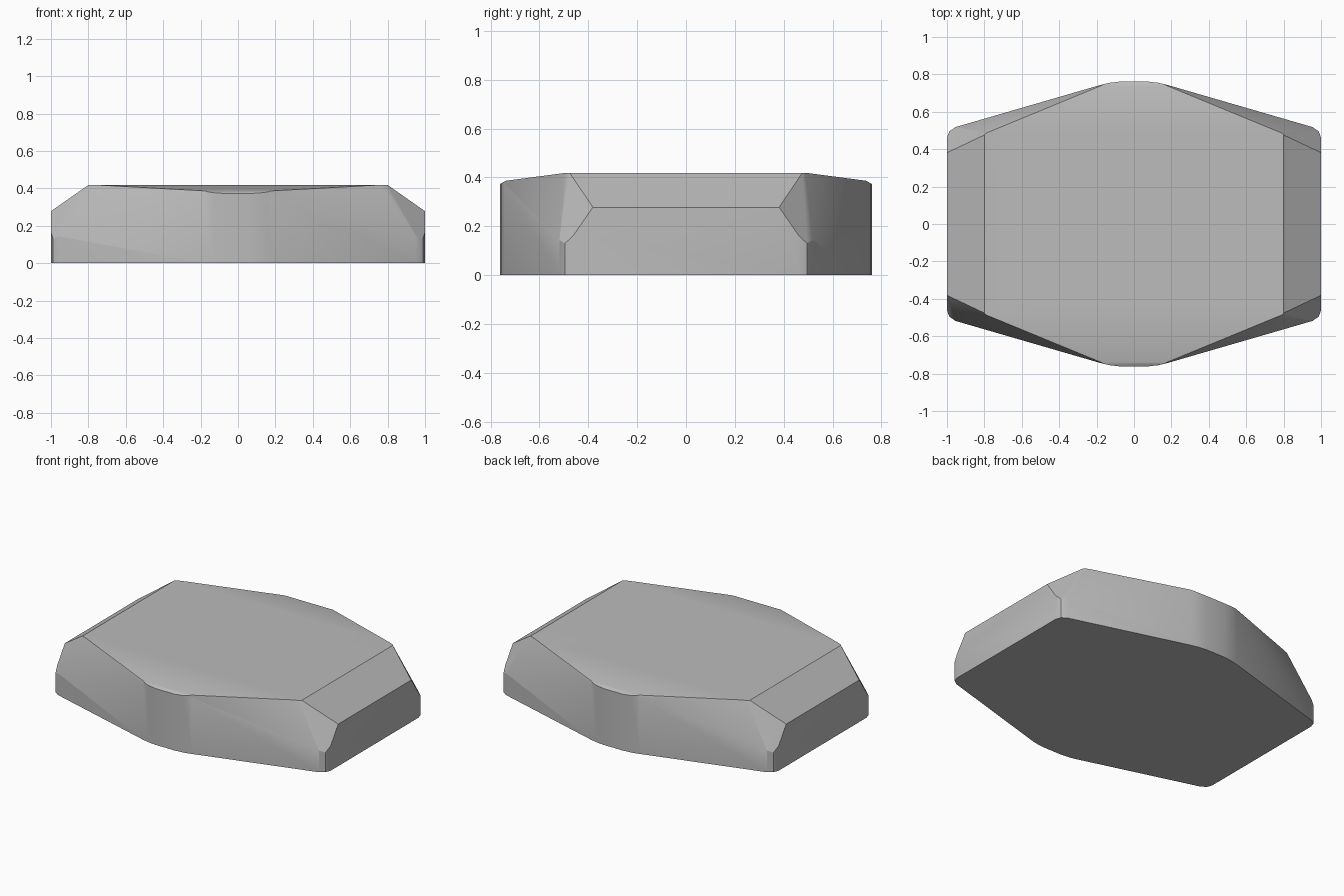
import bpy, bmesh, math
from mathutils import Vector

cube = bpy.data.objects.get("Cube")
if cube:
    bpy.data.objects.remove(cube, do_unlink=True)

mat = bpy.data.materials.new("plain_grey")
mat.use_nodes = True
grey = (0.5, 0.5, 0.5, 1)
mat.diffuse_color = grey
mat.node_tree.nodes["Principled BSDF"].inputs["Base Color"].default_value = grey

# Plan outline: one quarter, mirrored to the other three
quarter = [(1, 0.46), (0.988, 0.495), (0.955, 0.518), (0.18, 0.743),
           (0.13, 0.755), (0.07, 0.762)]
half = quarter + [(-x, y) for x, y in reversed(quarter)]
outline = half + [(-x, -y) for x, y in half]

bm = bmesh.new()
base = bm.faces.new([bm.verts.new((x, y, 0)) for x, y in outline])
grown = bmesh.ops.extrude_face_region(bm, geom=[base])
for v in grown["geom"]:
    if isinstance(v, bmesh.types.BMVert):
        v.co.z = 0.418
bmesh.ops.recalc_face_normals(bm, faces=bm.faces)


def slice_off(point, normal):
    """Remove everything beyond a plane and close the cut."""
    cut = bmesh.ops.bisect_plane(bm, geom=bm.verts[:] + bm.edges[:] + bm.faces[:],
                                 dist=1e-5, plane_co=point, plane_no=normal,
                                 clear_outer=True)
    edges = [e for e in cut["geom_cut"]
             if isinstance(e, bmesh.types.BMEdge) and e.is_boundary]
    if edges:
        bmesh.ops.contextual_create(bm, geom=edges)


def plane_through(a, b, c):
    a, b, c = Vector(a), Vector(b), Vector(c)
    n = (b - a).cross(c - a).normalized()
    return a, n if n.dot(a) > 0 else -n


# End bevels, gentle top slopes and the fine rim at the middle
for s in (1, -1):
    slice_off((s * 0.8, 0, 0.418), (s * 0.14, 0, 0.2))
    slice_off((0, s * 0.5, 0.418), (0, s * 0.033, 0.25))
    slice_off((0, s * 0.763, 0.372), (0, s * 0.015, 0.025))

# Long side chamfers and corner facets
chamfer = plane_through((0.15, 0.75, 0.385), (0.78, 0.49, 0.42), (0.97, 0.51, 0.15))
corner = plane_through((0.785, 0.49, 0.418), (1, 0.38, 0.28), (1, 0.47, 0.15))
for sx in (1, -1):
    for sy in (1, -1):
        for p, n in (chamfer, corner):
            slice_off((p.x * sx, p.y * sy, p.z), (n.x * sx, n.y * sy, n.z))

bmesh.ops.recalc_face_normals(bm, faces=bm.faces)
mesh = bpy.data.meshes.new("faceted_block")
bm.to_mesh(mesh)
bm.free()
mesh.materials.append(mat)
block = bpy.data.objects.new("faceted_block", mesh)
bpy.context.collection.objects.link(block)

# Soften the shallow edges, keep the strong ones crisp
bpy.context.view_layer.objects.active = block
block.select_set(True)
bpy.ops.object.shade_smooth_by_angle(angle=math.radians(25))
